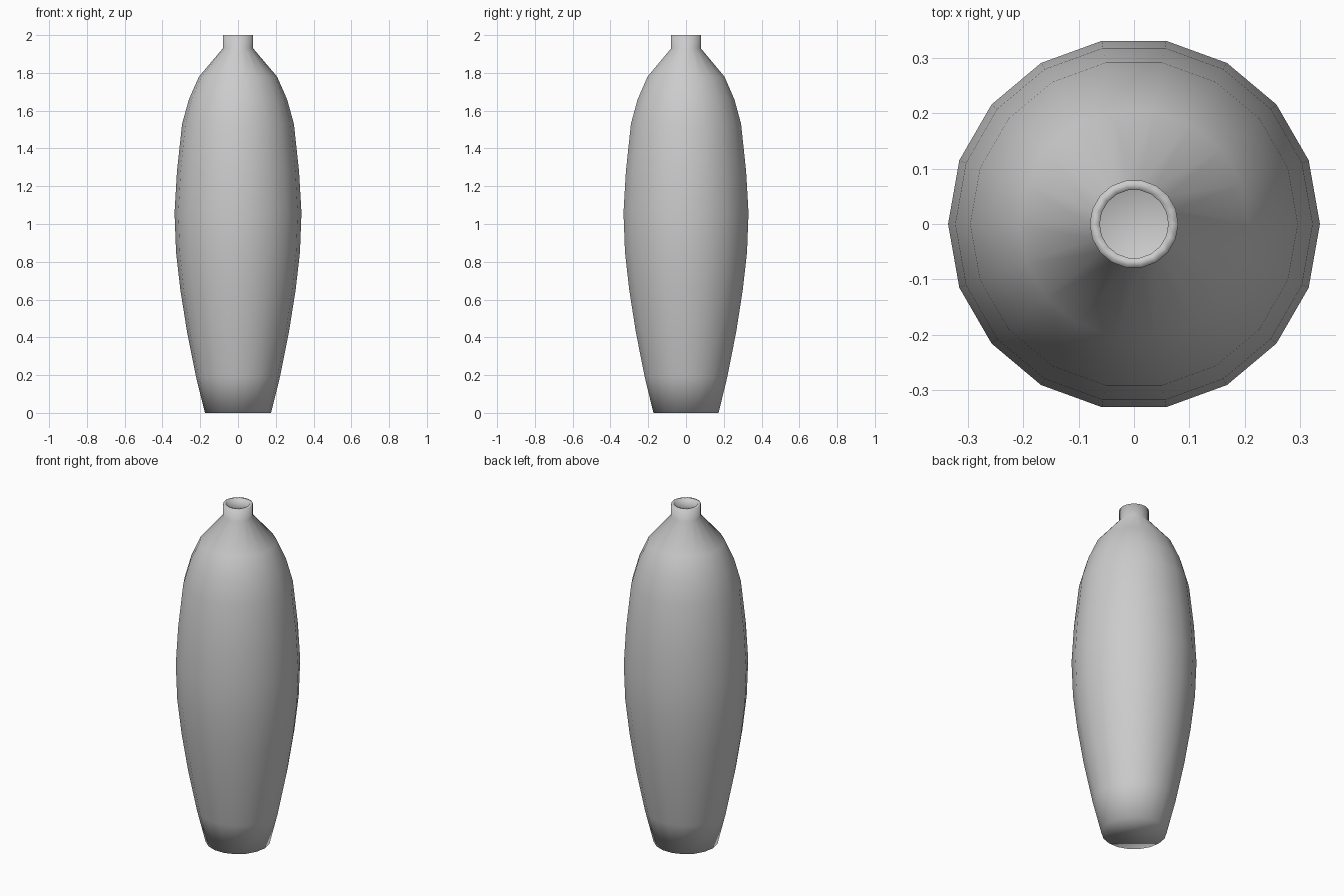
import bpy, bmesh, math

if "Cube" in bpy.data.objects:
    bpy.data.objects.remove(bpy.data.objects["Cube"])

SIDES = 18

# Outer wall from base to lip, then inner wall from lip down to the inner floor
outer = [(0.175, 0), (0.222, 0.19), (0.27, 0.43), (0.305, 0.65), (0.328, 0.85),
         (0.336, 1.06), (0.323, 1.28), (0.296, 1.53), (0.26, 1.66),
         (0.207, 1.78), (0.08, 1.93), (0.08, 2.0)]
inner = [(0.062, 2.0), (0.062, 1.925), (0.192, 1.77), (0.243, 1.65), (0.277, 1.525),
         (0.303, 1.28), (0.316, 1.06), (0.308, 0.85), (0.285, 0.65), (0.25, 0.43),
         (0.203, 0.19), (0.16, 0.02)]


def lathe(name, profile):
    bm = bmesh.new()
    rings = [[bm.verts.new((r * math.cos(2 * math.pi * i / SIDES),
                            r * math.sin(2 * math.pi * i / SIDES), z))
              for i in range(SIDES)] for r, z in profile]
    for a, b in zip(rings, rings[1:]):
        for i in range(SIDES):
            j = (i + 1) % SIDES
            bm.faces.new((a[i], a[j], b[j], b[i]))
    # Underside and inner floor
    bm.faces.new(rings[0][::-1])
    bm.faces.new(rings[-1])
    for f in bm.faces:
        f.smooth = True
    mesh = bpy.data.meshes.new(name)
    bm.to_mesh(mesh)
    bm.free()
    obj = bpy.data.objects.new(name, mesh)
    bpy.context.collection.objects.link(obj)
    return obj


# Hollow vase body
lathe("vase", outer + inner)
